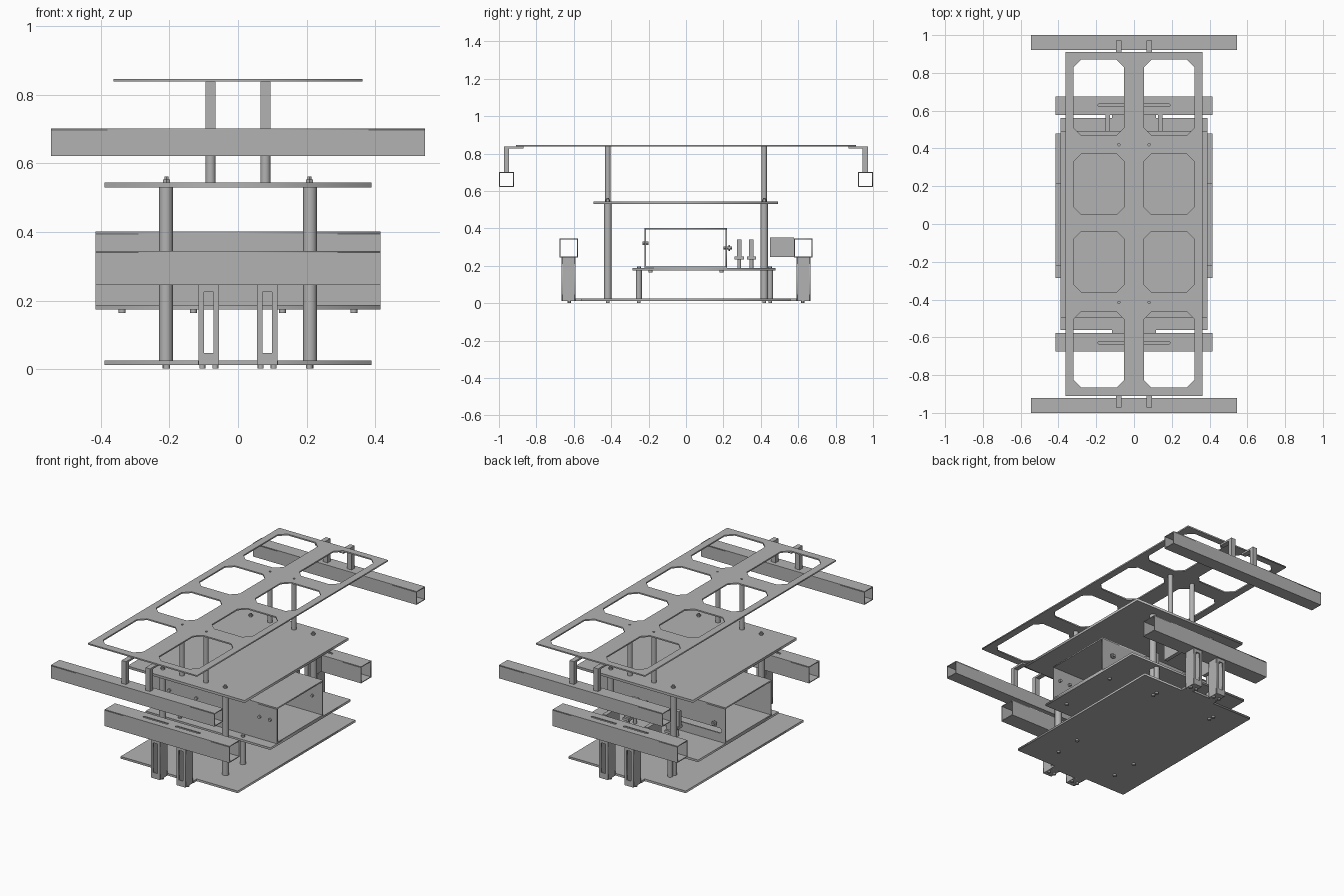
import bpy, math
from mathutils import Matrix

if "Cube" in bpy.data.objects:
    bpy.data.objects.remove(bpy.data.objects["Cube"])

grey = bpy.data.materials.new("plain_grey")
grey.use_nodes = True
grey.diffuse_color = (0.45, 0.45, 0.45, 1)
grey.node_tree.nodes["Principled BSDF"].inputs["Base Color"].default_value = (0.45, 0.45, 0.45, 1)
SIDES = (-1, 1)


def box(name, x, y, z):
    """Block given by its (min, max) on each axis."""
    bpy.ops.mesh.primitive_cube_add(size=1, location=[sum(r) / 2 for r in (x, y, z)])
    ob = bpy.context.object
    ob.name = name
    ob.data.transform(Matrix.Diagonal([r[1] - r[0] for r in (x, y, z)] + [1]))
    ob.data.materials.append(grey)
    return ob


def rod(name, x, y, z, r, axis="Z", sides=24):
    """Round bar at x, y between two heights, or along y at a height."""
    lo, hi = y if axis == "Y" else z
    loc = (x, (lo + hi) / 2, z) if axis == "Y" else (x, y, (lo + hi) / 2)
    rot = (math.pi / 2, 0, 0) if axis == "Y" else (0, 0, 0)
    bpy.ops.mesh.primitive_cylinder_add(vertices=sides, radius=r, depth=hi - lo, location=loc, rotation=rot)
    ob = bpy.context.object
    ob.name = name
    ob.data.materials.append(grey)
    bpy.ops.object.shade_smooth_by_angle()
    return ob


def loop(u, v, c=0):
    """Rectangle with clipped corners."""
    (a, b), (d, e) = u, v
    if not c:
        return [(a, d), (b, d), (b, e), (a, e)]
    return [(a + c, d), (b - c, d), (b, d + c), (b, e - c),
            (b - c, e), (a + c, e), (a, e - c), (a, d + c)]


def panel(name, loops, lo, hi, upright=False):
    """Sheet with holes, lying flat between heights or standing between two y values."""
    curve = bpy.data.curves.new(name, "CURVE")
    curve.dimensions, curve.fill_mode = "2D", "BOTH"
    curve.extrude = (hi - lo) / 2
    for pts in loops:
        s = curve.splines.new("POLY")
        s.points.add(len(pts) - 1)
        for p, co in zip(s.points, pts):
            p.co = (co[0], co[1], 0, 1)
        s.use_cyclic_u = True
    temp = bpy.data.objects.new(name + "_outline", curve)
    mesh = bpy.data.meshes.new_from_object(temp)
    bpy.data.objects.remove(temp)
    ob = bpy.data.objects.new(name, mesh)
    bpy.context.collection.objects.link(ob)
    mid = (lo + hi) / 2
    if upright:
        mesh.transform(Matrix.Translation((0, mid, 0)) @ Matrix.Rotation(math.pi / 2, 4, "X"))
    else:
        mesh.transform(Matrix.Translation((0, 0, mid)))
    mesh.materials.clear()
    mesh.materials.append(grey)
    return ob


def span(s, a, b):
    return tuple(sorted((s * a, s * b)))


def tube(name, x, y, z, t, top_holes=(), back_holes=()):
    """Square tube along x, open at both ends."""
    panel(name + "_top", [loop(x, y), *top_holes], z[1] - t, z[1])
    box(name + "_bottom", x, y, (z[0], z[0] + t))
    inner = (z[0] + t, z[1] - t)
    box(name + "_front", x, (y[0], y[0] + t), inner)
    panel(name + "_back", [loop(x, inner), *back_holes], y[1] - t, y[1], True)


# Roof panel with eight clipped windows
windows = [loop(span(s, 0.052, 0.32), v, 0.04) for s in SIDES
           for v in ((0.47, 0.87), (0.05, 0.37), (-0.36, -0.04), (-0.865, -0.465))]
holes = [loop((s * 0.08 - 0.006, s * 0.08 + 0.006), (y - 0.006, y + 0.006), 0.0035)
         for s in SIDES for y in (-0.415, 0.42)]
panel("roof_panel", [loop((-0.363, 0.363), (-0.91, 0.91)), *windows, *holes], 0.839, 0.847)

# Base, shelf and middle deck
panel("base_plate", [loop((-0.39, 0.39), (-0.56, 0.56))], 0.012, 0.025)
panel("shelf", [loop((-0.415, 0.415), (-0.285, 0.478))], 0.174, 0.187)
panel("middle_deck", [loop((-0.39, 0.39), (-0.495, 0.492))], 0.53, 0.545)

# Equipment case on the shelf
tube("case", (-0.415, 0.415), (-0.222, 0.218), (0.187, 0.402), 0.008,
     back_holes=[loop((-0.39, 0.02), (0.24, 0.27), 0.01)])
for x in (-0.3, -0.12, 0.3, 0.37):
    rod("case_screw_front", x, (-0.232, -0.2), 0.32, 0.009, "Y", 12)
for x in (-0.35, 0.1, 0.35):
    rod("case_screw_back", x, (0.2, 0.245), 0.296, 0.008, "Y", 12)
    rod("case_nut_back", x, (0.228, 0.236), 0.296, 0.016, "Y", 6)

for e in SIDES:
    # Upper bumper rail and its hangers
    tube("upper_rail", (-0.545, 0.545), span(e, 0.92, 1.0), (0.622, 0.702), 0.005)
    for s in SIDES:
        x = (s * 0.08 - 0.015, s * 0.08 + 0.015)
        box("hanger_drop", x, span(e, 0.945, 0.972), (0.702, 0.839))
        box("hanger_arm", x, span(e, 0.87, 0.945), (0.828, 0.839))

    # Lower bumper rail with adjustment slots
    y = span(e, 0.578, 0.675)
    slots = [loop(span(s, 0.025, 0.19), span(e, 0.622, 0.636), 0.004) for s in SIDES]
    tube("lower_rail", (-0.415, 0.415), y, (0.245, 0.345), 0.005, top_holes=slots)

    # Slotted legs under the lower rail
    box("base_tab", (-0.117, 0.117), span(e, 0.56, 0.592), (0.012, 0.025))
    for s in SIDES:
        x = span(s, 0.055, 0.115)
        slot = loop(span(s, 0.071, 0.099), (0.047, 0.225))
        for a, b in ((0.59, 0.595), (0.66, 0.665)):
            panel("leg_slotted_wall", [loop(x, (0.012, 0.245)), slot], *span(e, a, b), True)
        for a, b in ((0.055, 0.06), (0.11, 0.115)):
            box("leg_side_wall", span(s, a, b), span(e, 0.595, 0.66), (0.012, 0.245))
        box("leg_foot", span(s, 0.06, 0.11), span(e, 0.595, 0.66), (0.012, 0.02))
        for bx in (0.066, 0.104):
            rod("leg_bolt", s * bx, e * 0.625, (0.002, 0.012), 0.009, sides=12)

        # Main posts, roof posts and their fasteners
        rod("main_post", s * 0.21, e * 0.418, (0.025, 0.53), 0.02)
        rod("main_post_bolt", s * 0.208, e * 0.418, (0.002, 0.012), 0.01, sides=12)
        rod("main_post_nut", s * 0.208, e * 0.418, (0.545, 0.554), 0.012, sides=6)
        rod("main_post_stud", s * 0.208, e * 0.418, (0.554, 0.562), 0.006, sides=12)
        rod("roof_post", s * 0.08, e * 0.418, (0.545, 0.839), 0.0145)

for s in SIDES:
    # Shelf supports
    for y in (-0.252, 0.45):
        rod("shelf_support", s * 0.21, y, (0.025, 0.174), 0.016)
        rod("support_bolt", s * 0.21, y, (0.002, 0.012), 0.01, sides=12)
        rod("support_nut", s * 0.21, y, (0.187, 0.197), 0.011, sides=6)
    # Case bolts under the shelf
    for x in (0.13, 0.338):
        for y in (-0.19, 0.19):
            rod("case_bolt", s * x, y, (0.164, 0.174), 0.01, sides=12)
    # Small brackets behind the case
    for y in (0.285, 0.35):
        x = (s * 0.14 - 0.02, s * 0.14 + 0.02)
        box("bracket_foot", x, (y - 0.025, y + 0.025), (0.235, 0.25))
        box("bracket_upright", x, (y - 0.012, y + 0.012), (0.25, 0.34))
        rod("bracket_stem", s * 0.14, y, (0.187, 0.235), 0.01, sides=12)
    box("rail_block", (s * 0.14 - 0.012, s * 0.14 + 0.012), (0.448, 0.578), (0.247, 0.35))
